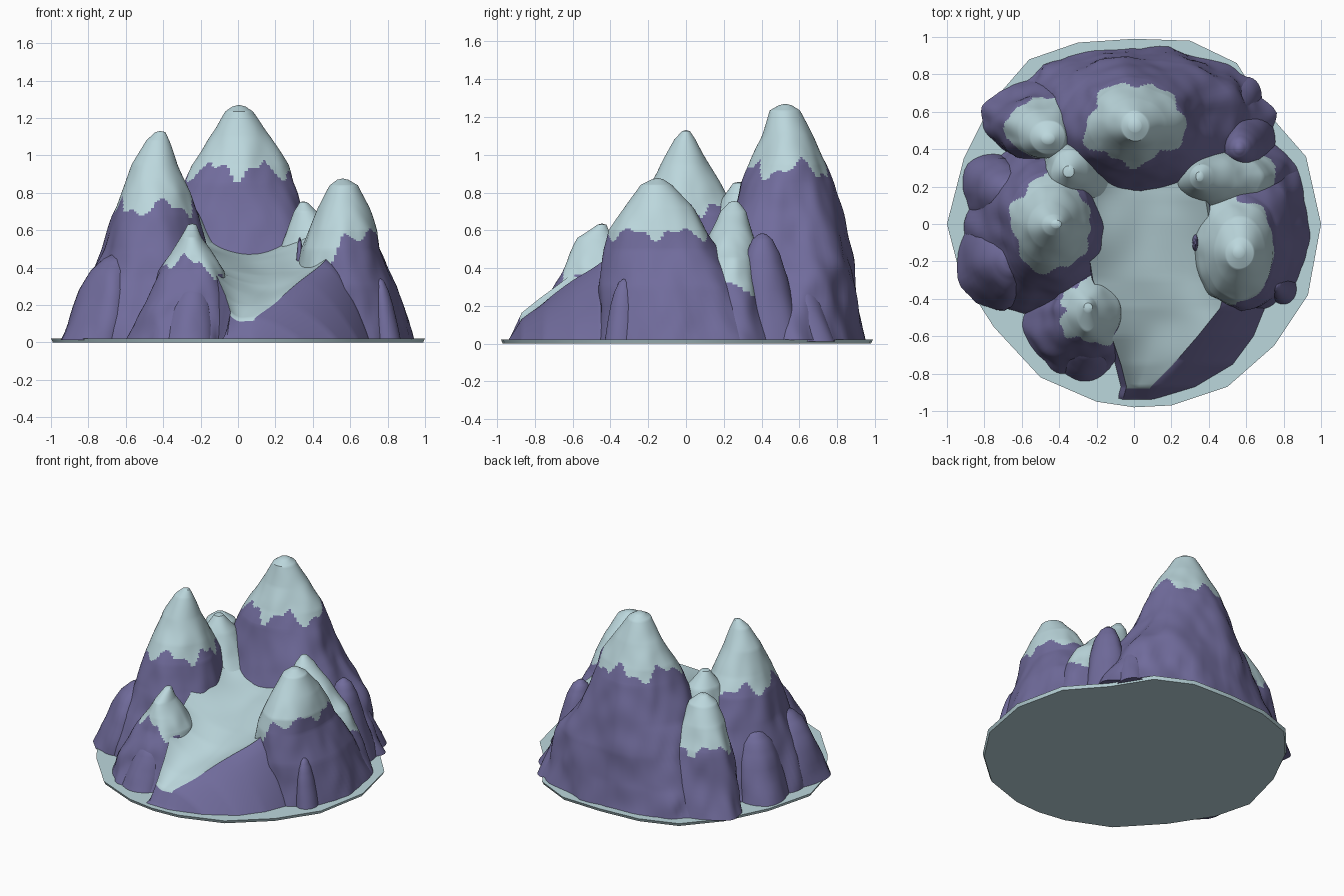
import bpy, bmesh, math
from mathutils import Vector, noise

if "Cube" in bpy.data.objects:
    bpy.data.objects.remove(bpy.data.objects["Cube"])


def material(name, rgb):
    m = bpy.data.materials.new(name)
    m.diffuse_color = (*rgb, 1)
    m.use_nodes = True
    m.node_tree.nodes["Principled BSDF"].inputs["Base Color"].default_value = m.diffuse_color
    return m


ROCK = material("purple rock", (0.165, 0.15, 0.335))
SNOW = material("pale snow", (0.50, 0.68, 0.72))


def finish(bm, name, angle=40):
    bmesh.ops.recalc_face_normals(bm, faces=bm.faces[:])
    me = bpy.data.meshes.new(name)
    bm.to_mesh(me)
    bm.free()
    me.materials.append(ROCK)
    me.materials.append(SNOW)
    ob = bpy.data.objects.new(name, me)
    bpy.context.collection.objects.link(ob)
    bpy.ops.object.select_all(action='DESELECT')
    ob.select_set(True)
    bpy.context.view_layer.objects.active = ob
    bpy.ops.object.shade_smooth_by_angle(angle=math.radians(angle))
    return ob


def mix(a, b, t):
    return a + (b - a) * t


def mound(name, sections, line=9, jag=0.04, inward=0, drop=0, rough=0.10, seg=90, steps=12):
    """Loft of rounded rings; each section is (z, x0, x1, y0, y1), top first.
    Snow lies above a wavy line that sinks on the inward side."""
    rows = [[mix(p, q, k / steps) for p, q in zip(a, b)]
            for a, b in zip(sections, sections[1:]) for k in range(steps)]
    rows.append(list(sections[-1]))
    bm = bmesh.new()
    rings = []
    for z, x0, x1, y0, y1 in rows:
        cx, cy, rx, ry = (x0 + x1) / 2, (y0 + y1) / 2, (x1 - x0) / 2, (y1 - y0) / 2
        ring = []
        for i in range(seg):
            a = 2 * math.pi * i / seg
            c, s = math.cos(a), math.sin(a)
            p = Vector((cx + rx * c, cy + ry * s, z * 0.45))
            k = 0.99 + rough * noise.noise(p * 4.5) + rough * 0.4 * noise.noise(p * 11)
            ring.append(bm.verts.new((cx + rx * c * k, cy + ry * s * k, z)))
        rings.append(ring)
    # Rounded tip
    z, x0, x1, y0, y1 = sections[0]
    mx, my = (x0 + x1) / 2, (y0 + y1) / 2
    tip = bm.verts.new((mx, my, z + 0.12 * (x1 - x0)))
    for i in range(seg):
        bm.faces.new((tip, rings[0][i], rings[0][(i + 1) % seg]))
    for a, b in zip(rings, rings[1:]):
        for i in range(seg):
            j = (i + 1) % seg
            bm.faces.new((a[i], a[j], b[j], b[i]))
    for f in bm.faces:
        c = f.calc_center_median()
        a = math.atan2(c.y - my, c.x - mx)
        limit = line + jag * (math.sin(5 * a + mx * 9) + 0.6 * math.sin(11 * a + my * 7))
        limit -= drop * min(1, max(0, 1.6 * math.cos(a - inward)))
        f.material_index = int(c.z > limit)
    bm.faces.new(rings[-1])
    return finish(bm, name)


def lump(name, cx, cy, rx, ry, h, lean=0.12):
    """Rock dome that leans towards the middle of the range."""
    prof = ((1, 0.12), (0.95, 0.32), (0.82, 0.54), (0.6, 0.74), (0.3, 0.9), (0.03, 1))
    mound(name, [(h * t, cx * (1 - lean * t) - rx * r, cx * (1 - lean * t) + rx * r,
                  cy * (1 - lean * t) - ry * r, cy * (1 - lean * t) + ry * r) for t, r in prof],
          seg=36, steps=3, rough=0.18)


# Snowy ground plate
outline = [(-1, 0), (-.91, .35), (-.76, .65), (-.56, .88), (-.3, .97), (0, .99), (.3, .98),
           (.55, .86), (.71, .6), (.92, .36), (1, 0), (.93, -.38), (.75, -.65), (.5, -.87),
           (.2, -.97), (0, -.98), (-.2, -.95), (-.5, -.82), (-.75, -.55), (-.93, -.27)]
bm = bmesh.new()
low = [bm.verts.new((x * .99, y * .99, 0)) for x, y in outline]
top = [bm.verts.new((x, y, 0.022)) for x, y in outline]
bm.faces.new(low)
bm.faces.new(top)
for i in range(len(top)):
    j = (i + 1) % len(top)
    bm.faces.new((low[i], low[j], top[j], top[i]))
for f in bm.faces:
    f.material_index = 1
finish(bm, "snow_base", 30)

# Three large peaks
mound("main_peak", [
    (1.262, -.03, .04, .49, .56), (1.235, -.07, .08, .44, .60), (1.1, -.16, .17, .40, .67),
    (.95, -.25, .26, .34, .74), (.85, -.29, .30, .29, .78), (.6, -.38, .42, .21, .85),
    (.4, -.5, .55, .15, .9), (.2, -.62, .66, .1, .93), (.02, -.72, .74, .1, .96)],
    line=.92, jag=.04)
mound("left_peak", [
    (1.125, -.44, -.39, -.02, .02), (1.08, -.49, -.37, -.06, .05), (.95, -.57, -.32, -.14, .12),
    (.8, -.63, -.25, -.22, .2), (.68, -.68, -.2, -.27, .28), (.5, -.73, -.17, -.33, .35),
    (.3, -.81, -.12, -.41, .4), (.02, -.91, -.05, -.5, .47)],
    line=.72, jag=.035)
mound("right_peak", [
    (.87, .53, .59, -.18, -.12), (.84, .49, .64, -.24, -.07), (.72, .42, .70, -.32, .05),
    (.6, .37, .75, -.4, .12), (.5, .33, .77, -.43, .18), (.3, .27, .86, -.47, .33),
    (.02, .15, .95, -.5, .48)],
    line=.58, jag=.025, inward=math.pi, drop=.5)

# Lower crags and shoulders
mound("front_crag", [
    (.63, -.27, -.22, -.47, -.42), (.56, -.31, -.19, -.58, -.38), (.47, -.36, -.13, -.63, -.33),
    (.38, -.42, -.07, -.67, -.28), (.2, -.5, -.03, -.77, -.22), (.02, -.59, .01, -.85, -.15)],
    line=.43, jag=.03, inward=0.2, drop=.1, rough=.2)
mound("rear_left_shoulder", [
    (.77, -.49, -.43, .43, .48), (.72, -.55, -.38, .38, .55), (.6, -.62, -.35, .35, .62),
    (.45, -.68, -.3, .34, .69), (.02, -.79, -.2, .3, .79)],
    line=.52, jag=.03, inward=2.3, drop=.06, rough=.2)
mound("left_saddle", [
    (.85, -.38, -.32, .25, .31), (.75, -.44, -.25, .18, .38), (.6, -.48, -.17, .1, .43),
    (.42, -.52, -.06, .02, .48), (.02, -.6, 0, 0, .5)], line=.4, jag=.02, rough=.2)
mound("right_saddle", [
    (.75, .33, .37, .23, .28), (.7, .3, .43, .18, .32), (.58, .26, .56, .12, .35),
    (.45, .21, .69, .08, .38), (.3, .17, .77, .05, .42), (.02, .1, .87, .0, .5)],
    line=.47, jag=.025, inward=-.1, drop=.17, rough=.14)

# Rock lumps around the foot
for name, *v in (("left_front_lump", -.74, -.21, .22, .25, .47),
                 ("left_rear_lump", -.75, .19, .18, .2, .48),
                 ("right_rear_lump", .61, .44, .15, .17, .58, .08),
                 ("right_spur", .8, -.345, .07, .09, .34, .05),
                 ("front_left_spur", -.27, -.73, .15, .13, .32),
                 ("rear_right_spur", .58, .68, .11, .11, .36),
                 ("rear_spur", -.02, .9, .06, .05, .2),
                 ("rear_left_spur", -.42, .76, .14, .1, .3),
                 ("inner_outcrop", .33, -.1, .035, .09, .56, 0),
                 ("inner_outcrop_front", .39, -.24, .06, .1, .53, 0)):
    lump(name, *v)

# Snow valley running down to the front; its right side rolls over into a rock ridge
# y, left x, right x, middle z, left z, right z, outer foot x
keys = [(.36, -.3, .36, .02, .02, .02, .4), (.32, -.32, .38, .5, .74, .6, .42),
        (.15, -.3, .38, .47, .64, .58, .45), (-.1, -.25, .42, .41, .54, .5, .55),
        (-.3, -.22, .5, .36, .46, .48, .72), (-.45, -.16, .46, .31, .42, .43, .7),
        (-.6, -.12, .34, .25, .37, .33, .64), (-.75, -.07, .21, .19, .26, .22, .53),
        (-.87, -.04, .09, .13, .17, .13, .33), (-.94, -.06, .06, .02, .02, .02, .1)]
rows = [[mix(p, q, k / 8) for p, q in zip(a, b)] for a, b in zip(keys, keys[1:]) for k in range(8)]
rows.append(keys[-1])
n = 28
bm = bmesh.new()
grid = []
for y, xl, xr, zm, zl, zr, foot in rows:
    pts = [(xl - .03, .02)]
    for i in range(n + 1):
        u = 2 * i / n - 1
        x = mix(xl, xr, i / n)
        z = zm + ((zl if u < 0 else zr) - zm) * u * u
        pts.append((x, max(.02, z + .02 * noise.noise(Vector((x * 5, y * 4, 1))))))
    for k in (.15, .3, .45, .6, .75, .9, 1):
        pts.append((mix(xr, foot, k), mix(zr, .02, k ** 1.6)))
    grid.append([bm.verts.new((x, y, z)) for x, z in pts])
for a, b in zip(grid, grid[1:]):
    for i in range(len(a) - 1):
        f = bm.faces.new((a[i], a[i + 1], b[i + 1], b[i]))
        c = f.calc_center_median()
        f.material_index = int(0 < i <= n + (c.y > -.4) and c.y > -.875)
finish(bm, "snow_valley")
